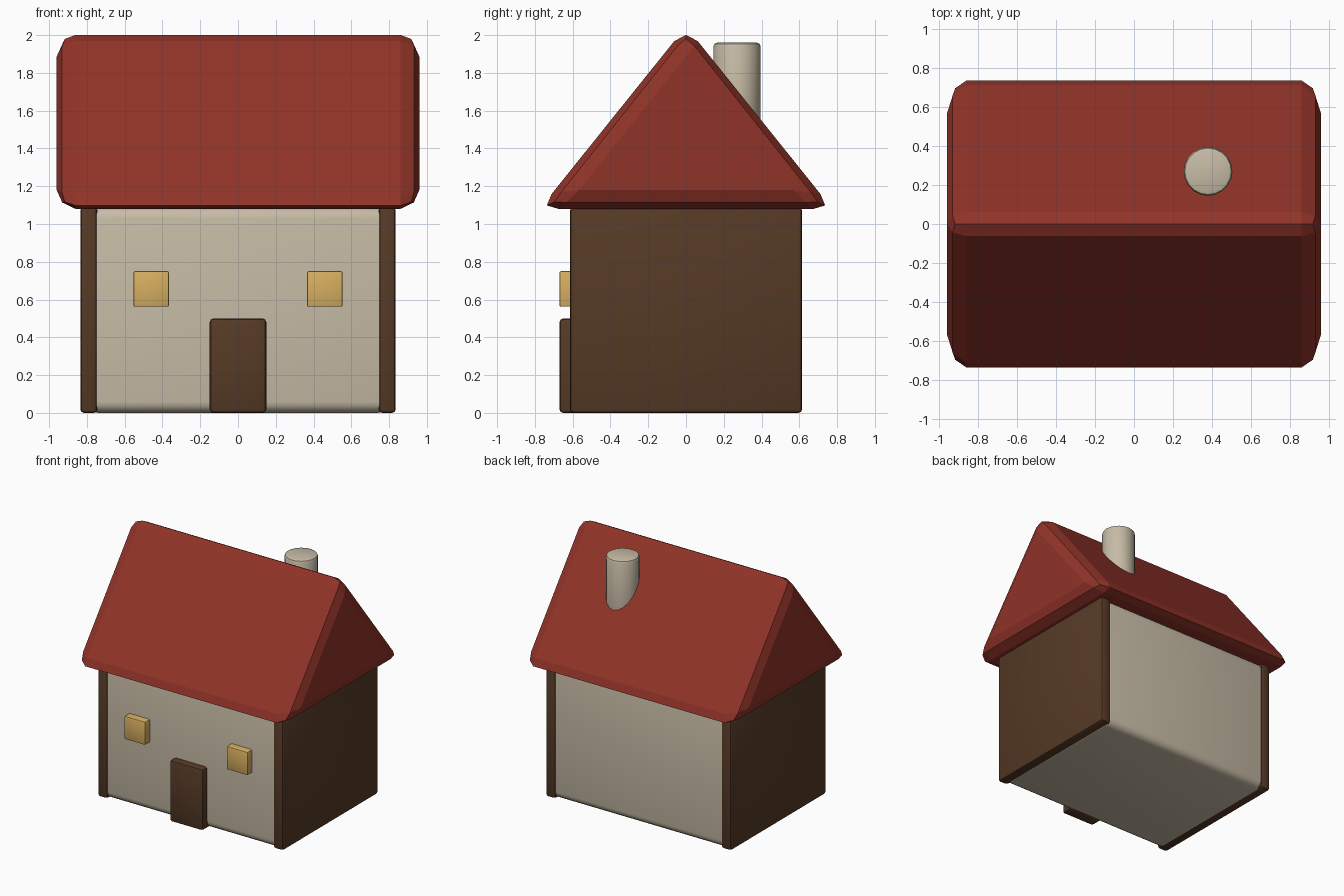
import bpy, bmesh, math

if "Cube" in bpy.data.objects:
    bpy.data.objects.remove(bpy.data.objects["Cube"])


def material(name, rgb):
    m = bpy.data.materials.new(name)
    m.diffuse_color = (*rgb, 1)
    m.use_nodes = True
    m.node_tree.nodes["Principled BSDF"].inputs["Base Color"].default_value = m.diffuse_color
    return m


CREAM = material("cream plaster", (0.57, 0.50, 0.38))
BROWN = material("dark wood", (0.092, 0.042, 0.019))
RED = material("red tiles", (0.28, 0.033, 0.021))
YELLOW = material("window glow", (0.68, 0.43, 0.118))


def finish(name, bm, mat, bevel, segments, smooth=True):
    """Turn a bmesh into a coloured object with bevelled edges."""
    bmesh.ops.recalc_face_normals(bm, faces=bm.faces)
    mesh = bpy.data.meshes.new(name)
    bm.to_mesh(mesh)
    bm.free()
    mesh.materials.append(mat)
    ob = bpy.data.objects.new(name, mesh)
    bpy.context.collection.objects.link(ob)
    mod = ob.modifiers.new("bevel", 'BEVEL')
    mod.width, mod.segments = bevel, segments
    mod.limit_method, mod.angle_limit = 'ANGLE', math.radians(40)
    bpy.ops.object.select_all(action='DESELECT')
    ob.select_set(True)
    bpy.context.view_layer.objects.active = ob
    bpy.ops.object.modifier_apply(modifier=mod.name)
    if smooth:
        bpy.ops.object.shade_smooth_by_angle(angle=math.radians(35))
    return ob


def box(name, lo, hi, mat, bevel, segments=2):
    bm = bmesh.new()
    bmesh.ops.create_cube(bm, size=1)
    for v in bm.verts:
        v.co = [(a + b) / 2 + c * (b - a) for a, b, c in zip(lo, hi, v.co)]
    return finish(name, bm, mat, bevel, segments)


# Plastered body with softly rounded edges
box("walls", (-0.80, -0.61, 0), (0.80, 0.61, 1.09), CREAM, 0.06, 4)

# Gable-end slabs and windows, one on each side
for side, s in (("left", -1), ("right", 1)):
    xs = sorted((s * 0.745, s * 0.835))
    box(side + "_end_wall", (xs[0], -0.615, 0), (xs[1], 0.615, 1.09), BROWN, 0.02)
    x = s * 0.46
    box(side + "_window", (x - 0.094, -0.67, 0.562), (x + 0.094, -0.55, 0.75), YELLOW, 0.008)

# Door
box("door", (-0.15, -0.67, 0), (0.15, -0.55, 0.50), BROWN, 0.02)

# Roof: triangular prism with chunky faceted bevels
bm = bmesh.new()
profile = [(-0.775, 1.08), (0.775, 1.08), (0, 2.046)]
face = bm.faces.new([bm.verts.new((-0.96, y, z)) for y, z in profile])
new = bmesh.ops.extrude_face_region(bm, geom=[face])["geom"]
bmesh.ops.translate(bm, vec=(1.92, 0, 0),
                    verts=[v for v in new if isinstance(v, bmesh.types.BMVert)])
finish("roof", bm, RED, 0.1, 2, smooth=False)

# Round chimney through the back slope
bm = bmesh.new()
bmesh.ops.create_cone(bm, cap_ends=True, segments=20, radius1=0.125, radius2=0.125, depth=0.66)
bmesh.ops.translate(bm, vec=(0.38, 0.27, 1.63), verts=bm.verts)
finish("chimney", bm, CREAM, 0.02, 2)

# The prism extrusion can leave its starting face; the roof must be centred
bpy.ops.object.select_all(action='DESELECT')
